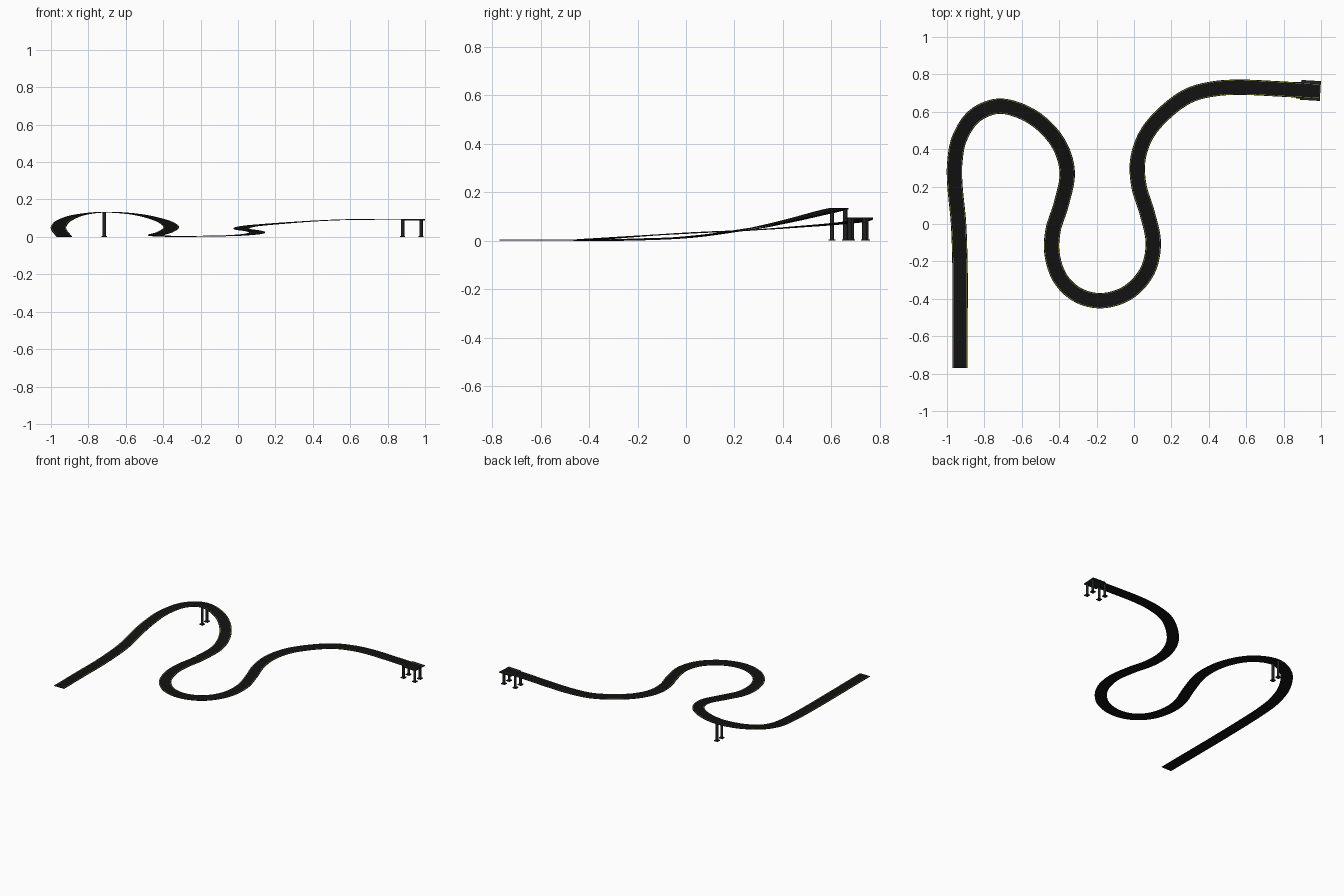
import bpy, bmesh, math
from mathutils import Vector

if "Cube" in bpy.data.objects:
    bpy.data.objects.remove(bpy.data.objects["Cube"])

def material(name, col):
    m = bpy.data.materials.new(name)
    m.diffuse_color = (*col, 1)
    m.use_nodes = True
    m.node_tree.nodes["Principled BSDF"].inputs["Base Color"].default_value = m.diffuse_color
    return m

ASPHALT = material("asphalt", (0.006, 0.006, 0.006))
YELLOW = material("yellow_paint", (0.35, 0.32, 0.02))
CONCRETE = material("dark_concrete", (0.015, 0.017, 0.017))

# Centre line of the road: x, y, height of underside
PATH = [Vector(p) for p in [
    (-.93, -.77, 0), (-.93, -.5, 0), (-.93, -.25, 0), (-.938, 0, .01), (-.957, .2, .035),
    (-.958, .33, .055), (-.932, .46, .084), (-.85, .58, .115), (-.71, .63, .13),
    (-.54, .57, .118), (-.41, .44, .086), (-.357, .28, .052), (-.388, .11, .025),
    (-.432, -.03, .011), (-.438, -.16, .006), (-.395, -.29, .002), (-.3, -.38, 0),
    (-.17, -.41, .002), (-.03, -.365, .005), (.072, -.25, .013), (.103, -.1, .023),
    (.07, .06, .032), (.027, .2, .038), (.02, .34, .046), (.065, .475, .056),
    (.16, .59, .065), (.29, .685, .075), (.43, .723, .084), (.58, .731, .09),
    (.78, .722, .092), (.99, .71, .092)]]

def smooth_path(pts, n=8):
    ext = [2 * pts[0] - pts[1]] + pts + [2 * pts[-1] - pts[-2]]
    out = []
    for a, b, c, d in zip(ext, ext[1:], ext[2:], ext[3:]):
        for k in range(n):
            t = k / n
            out.append(.5 * (2*b + (c-a)*t + (2*a-5*b+4*c-d)*t*t + (3*b-a-3*c+d)*t**3))
    return out + [pts[-1]]

CURVE = smooth_path(PATH)

def sweep(name, left, right, low, high, mat):
    """Sweep a flat rectangle along the road."""
    bm = bmesh.new()
    rings = []
    for i, p in enumerate(CURVE):
        t = CURVE[min(i + 1, len(CURVE) - 1)] - CURVE[max(i - 1, 0)]
        side = Vector((t.y, -t.x, 0)).normalized()
        rings.append([bm.verts.new(p + side * s + Vector((0, 0, z)))
                      for s, z in ((left, low), (right, low), (right, high), (left, high))])
    for a, b in zip(rings, rings[1:]):
        for k in range(4):
            j = (k + 1) % 4
            bm.faces.new((a[k], a[j], b[j], b[k]))
    bm.faces.new(rings[0])
    bm.faces.new(rings[-1])
    bmesh.ops.recalc_face_normals(bm, faces=bm.faces)
    me = bpy.data.meshes.new(name)
    bm.to_mesh(me)
    bm.free()
    me.materials.append(mat)
    bpy.context.collection.objects.link(bpy.data.objects.new(name, me))

def box(name, centre, size, turn=0):
    bpy.ops.mesh.primitive_cube_add(size=1, location=centre, rotation=(0, 0, turn))
    ob = bpy.context.object
    ob.name, ob.scale = name, size
    ob.data.materials.append(CONCRETE)

def pillar(name, x, y, top):
    # Square foot with a round shaft
    box(name + "_foot", (x, y, .003), (.028, .028, .006))
    bpy.ops.mesh.primitive_cylinder_add(vertices=16, radius=.009, depth=top, location=(x, y, top / 2))
    ob = bpy.context.object
    ob.name = name
    ob.data.materials.append(CONCRETE)
    bpy.ops.object.shade_smooth_by_angle()

# Road ribbon and painted edge lines
sweep("road_deck", -.041, .041, 0, .004, ASPHALT)
for side, s in (("left", -.036), ("right", .036)):
    sweep(side + "_edge_line", s - .001, s + .001, .0035, .0045, YELLOW)

# Pair of pillars under the highest bend
pillar("bend_pillar_inner", -.715, .602, .13)
pillar("bend_pillar_outer", -.715, .657, .13)

# End platform on four pillars
box("end_platform", (.944, .714, .092), (.105, .106, .006), -.06)
for i, (x, y) in enumerate([(.88, .684), (.88, .744), (.979, .676), (.979, .736)]):
    pillar(f"end_pillar_{i + 1}", x, y, .092)
